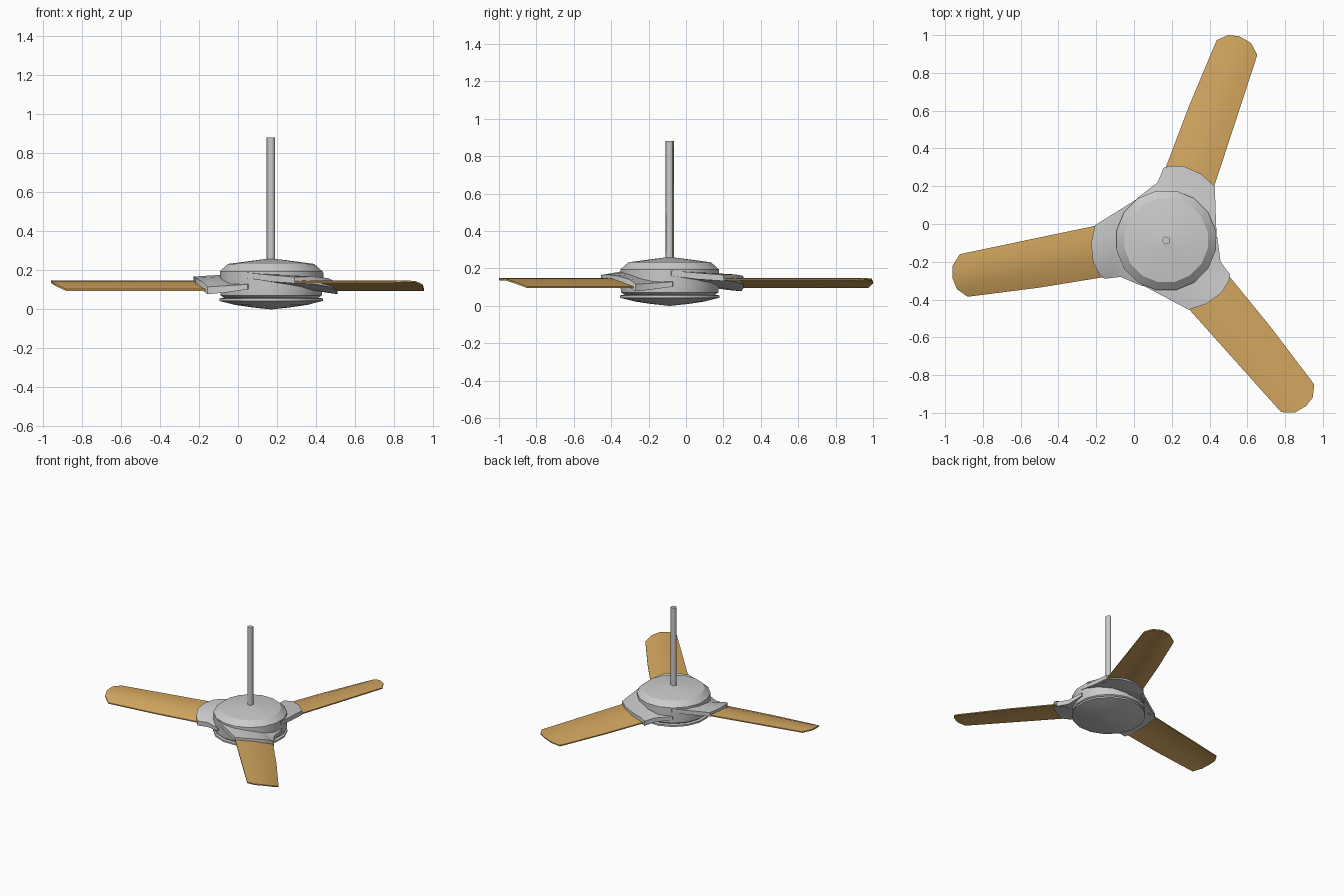
import bpy, bmesh, math
from mathutils import Matrix, Vector

if "Cube" in bpy.data.objects:
    bpy.data.objects.remove(bpy.data.objects["Cube"])

HUB = Vector((0.17, -0.087, 0))


def material(name, rgb):
    m = bpy.data.materials.new(name)
    m.diffuse_color = (*rgb, 1)
    m.use_nodes = True
    m.node_tree.nodes["Principled BSDF"].inputs["Base Color"].default_value = m.diffuse_color
    return m


GREY = material("light grey metal", (0.6, 0.6, 0.6))
WOOD = material("tan wood", (0.65, 0.38, 0.115))


def finish(name, bm, mat, angle=30):
    bmesh.ops.recalc_face_normals(bm, faces=bm.faces)
    me = bpy.data.meshes.new(name)
    bm.to_mesh(me)
    bm.free()
    me.materials.append(mat)
    ob = bpy.data.objects.new(name, me)
    bpy.context.collection.objects.link(ob)
    bpy.ops.object.select_all(action='DESELECT')
    ob.select_set(True)
    bpy.context.view_layer.objects.active = ob
    bpy.ops.object.shade_smooth_by_angle(angle=math.radians(angle))
    return ob


def lathe(name, profile, sides, mat, angle=30):
    """Closed turned solid; profile runs from bottom to top as (radius, z)."""
    bm = bmesh.new()
    rings = []
    for r, z in profile:
        ring = []
        for i in range(sides):
            a = 2 * math.pi * (i + 0.5) / sides
            ring.append(bm.verts.new(HUB + Vector((r * math.cos(a), r * math.sin(a), z))))
        rings.append(ring)
    for a, b in zip(rings, rings[1:]):
        for i in range(sides):
            j = (i + 1) % sides
            bm.faces.new((a[i], a[j], b[j], b[i]))
    bm.faces.new(rings[0])
    bm.faces.new(rings[-1])
    return finish(name, bm, mat, angle)


def slab(name, rows, mat, turn):
    """Cambered plate from rows of (x, y, top z, bottom z), turned about the hub."""
    bm = bmesh.new()
    rot = Matrix.Translation(HUB) @ Matrix.Rotation(turn, 4, 'Z')
    top = [[bm.verts.new(rot @ Vector((x, y, t))) for x, y, t, b in row] for row in rows]
    bot = [[bm.verts.new(rot @ Vector((x, y, b))) for x, y, t, b in row] for row in rows]
    n, m = len(rows), len(rows[0])
    for g in (top, bot):
        for i in range(n - 1):
            for j in range(m - 1):
                bm.faces.new((g[i][j], g[i + 1][j], g[i + 1][j + 1], g[i][j + 1]))
    for i in range(n - 1):
        for j in (0, m - 1):
            bm.faces.new((top[i][j], top[i + 1][j], bot[i + 1][j], bot[i][j]))
    for j in range(m - 1):
        for i in (0, n - 1):
            bm.faces.new((top[i][j], top[i][j + 1], bot[i][j + 1], bot[i][j]))
    return finish(name, bm, mat)


def span(back, front, tops, bots):
    """A row of points from the back edge to the front edge."""
    k = len(tops) - 1
    return [(back[0] + (front[0] - back[0]) * i / k,
             back[1] + (front[1] - back[1]) * i / k, tops[i], bots[i])
            for i in range(k + 1)]


# motor housing, bottom cap and hanging rod
lathe("motor_housing", [(0.235, 0.05), (0.265, 0.072), (0.268, 0.10), (0.268, 0.195),
                        (0.225, 0.233), (0.03, 0.258)], 16, GREY)
lathe("bottom_cap", [(0.005, 0.0), (0.10, 0.01), (0.19, 0.023), (0.27, 0.043),
                     (0.27, 0.056), (0.24, 0.060)], 16, GREY)
lathe("hanging_rod", [(0.023, 0.24), (0.023, 0.88)], 5, GREY, 80)

# blade: straight sides, cambered section, rounded tip
b_top = (0.144, 0.149, 0.145, 0.129, 0.104)
b_bot = tuple(z - 0.009 for z in b_top)
tip_xy = [(-1.092, -0.073), (-1.130, -0.133), (-1.130, -0.203), (-1.107, -0.258), (-1.052, -0.298)]
blade = [span((-0.30, 0.093), (-0.26, -0.183), b_top, b_bot),
         span((-0.712, 0.007), (-0.672, -0.250), b_top, b_bot),
         span((-1.05, -0.064), (-1.01, -0.293), b_top, b_bot),
         [(x, y, t, b) for (x, y), t, b in zip(tip_xy, b_top, b_bot)]]

# blade bracket: twisted arm flaring out of the housing
a_top = (0.165, 0.168, 0.160, 0.141, 0.115)
a_bot = (0.133, 0.130, 0.116, 0.097, 0.078)
end_xy = [(-0.377, 0.080), (-0.397, -0.015), (-0.387, -0.115), (-0.352, -0.180), (-0.327, -0.203)]
arm = [span((-0.10, 0.205), (-0.10, -0.22), (0.188, 0.185, 0.175, 0.15, 0.13),
            (0.165, 0.14, 0.12, 0.11, 0.108)),
       span((-0.142, 0.227), (-0.122, -0.243), (0.188, 0.185, 0.175, 0.15, 0.128),
            (0.16, 0.135, 0.115, 0.105, 0.102)),
       span((-0.26, 0.153), (-0.242, -0.193), (0.176, 0.177, 0.168, 0.146, 0.12),
            (0.142, 0.13, 0.115, 0.098, 0.085)),
       [(x, y, t, b) for (x, y), t, b in zip(end_xy, a_top, a_bot)]]

for i in range(3):
    turn = math.radians(120 * i)
    slab(f"blade_{i + 1}", blade, WOOD, turn)
    slab(f"blade_bracket_{i + 1}", arm, GREY, turn)
